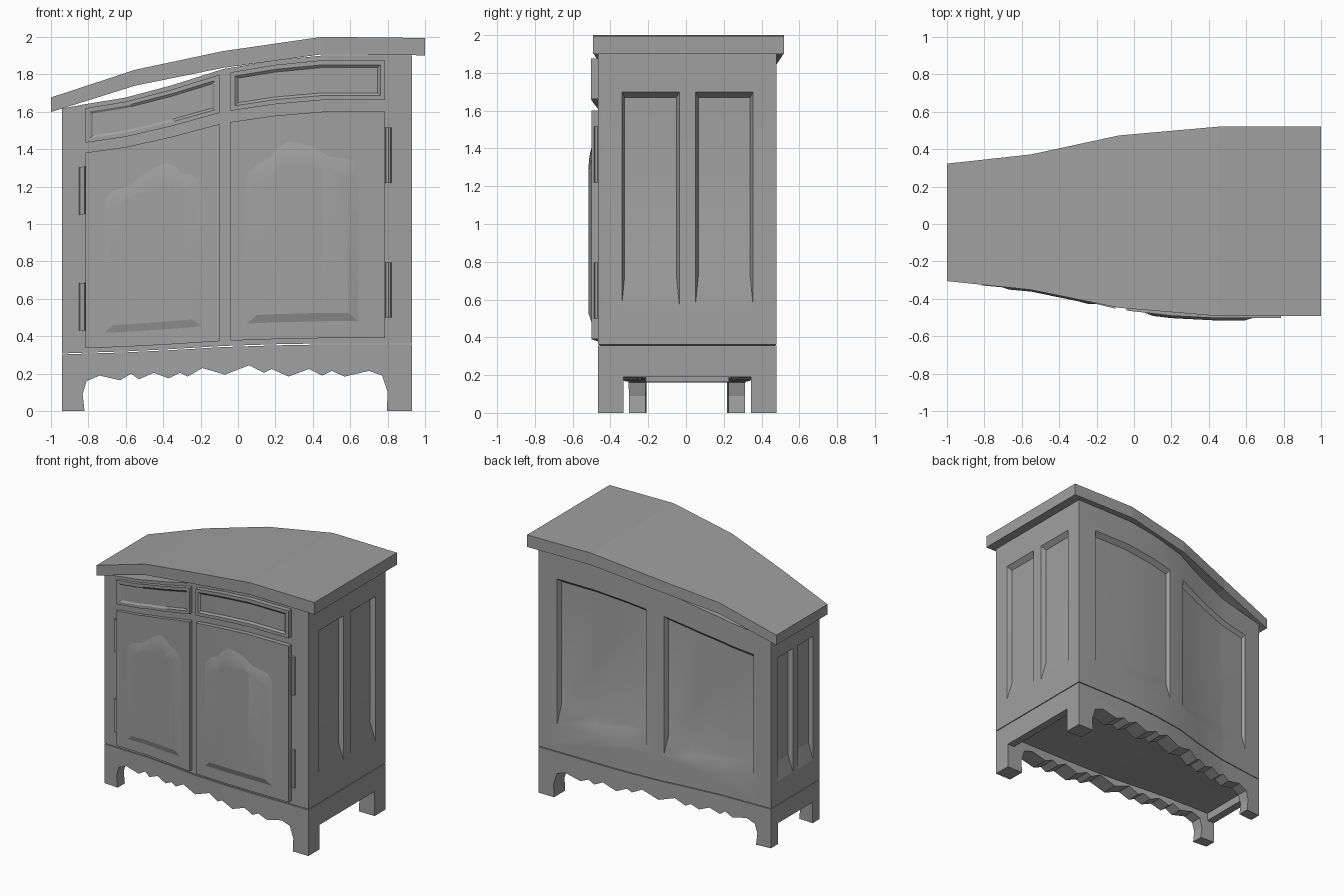
import bpy, bmesh, math
from mathutils import Vector

if "Cube" in bpy.data.objects:
    bpy.data.objects.remove(bpy.data.objects["Cube"])

# One plain grey for the whole cabinet
grey = bpy.data.materials.new("plain_grey")
grey.use_nodes = True
colour = (0.35, 0.35, 0.35, 1)
grey.diffuse_color = colour
grey.node_tree.nodes["Principled BSDF"].inputs["Base Color"].default_value = colour

# Warp curves along x: height scale and depth scale shrink toward -x
HEIGHT = [(-1, .845), (-.83, .862), (-.6, .882), (-.35, .917), (-.08, .962),
          (.2, .987), (.45, 1), (1, 1)]
DEPTH = [(-1, .62), (-.83, .65), (-.55, .7), (-.3, .8), (-.08, .91),
         (.2, .975), (.45, 1), (1, 1)]
TOP_HEIGHT = [(-1, .838), (-.55, .912), (-.08, .962), (.45, 1), (1, .997)]
TOP_DEPTH = [(-1, .62), (-.55, .715), (-.08, .91), (.45, 1), (1, 1)]


def sample(curve, x):
    for (a, va), (b, vb) in zip(curve, curve[1:]):
        if x <= b:
            return va + (vb - va) * (x - a) / (b - a)
    return curve[-1][1]


def loft(loop_a, loop_b):
    """Closed solid between two loops with equal point counts."""
    bm = bmesh.new()
    a = [bm.verts.new(p) for p in loop_a]
    b = [bm.verts.new(p) for p in loop_b]
    bm.faces.new(a)
    bm.faces.new(b)
    for i in range(len(a)):
        j = (i + 1) % len(a)
        bm.faces.new((a[i], a[j], b[j], b[i]))
    bmesh.ops.recalc_face_normals(bm, faces=bm.faces)
    return bm


def rect(u0, u1, z0, z1):
    return [(u0, z0), (u1, z0), (u1, z1), (u0, z1)]


def at_y(profile, y):
    return [(u, y, z) for u, z in profile]


def at_x(profile, x):
    return [(x, u, z) for u, z in profile]


def box(x0, x1, y0, y1, z0, z1):
    r = rect(x0, x1, z0, z1)
    return loft(at_y(r, y0), at_y(r, y1))


def finish(name, bm, height=HEIGHT, depth=DEPTH, smooth=True, triangulate=False):
    """Slice the straight part along x, warp it and make the object."""
    if triangulate:
        bmesh.ops.triangulate(bm, faces=bm.faces)
    for x in sorted({k[0] for k in height + depth}):
        bmesh.ops.bisect_plane(bm, geom=bm.verts[:] + bm.edges[:] + bm.faces[:],
                               plane_co=(x, 0, 0), plane_no=(1, 0, 0))
    for v in bm.verts:
        v.co.y *= sample(depth, v.co.x)
        v.co.z *= sample(height, v.co.x)
    mesh = bpy.data.meshes.new(name)
    bm.to_mesh(mesh)
    bm.free()
    mesh.materials.append(grey)
    if smooth:
        mesh.shade_smooth()
        mesh.set_sharp_from_angle(angle=math.radians(15))
    obj = bpy.data.objects.new(name, mesh)
    bpy.context.collection.objects.link(obj)
    return obj


def raw_object(name, bm):
    mesh = bpy.data.meshes.new(name)
    bm.to_mesh(mesh)
    bm.free()
    obj = bpy.data.objects.new(name, mesh)
    bpy.context.collection.objects.link(obj)
    return obj


# Carcass with sunken panels on both sides and the back
FRONT, BACK, LOW, HIGH = -.465, .48, -.94, .93
carcass = raw_object("carcass_blank", box(LOW, HIGH, FRONT, BACK, .362, 1.9))
cutters = []


def add_cutter(u0, u1, place, face, direction):
    outer = rect(u0, u1, .57, 1.70)
    inner = rect(u0 + .015, u1 - .015, .72, 1.67)
    bm = loft(place(outer, face + .001 * direction), place(inner, face - .035 * direction))
    cutter = raw_object("panel_cutter", bm)
    cutter.hide_render = True
    cutters.append(cutter)
    mod = carcass.modifiers.new("panel", 'BOOLEAN')
    mod.operation = 'DIFFERENCE'
    mod.solver = 'EXACT'
    mod.object = cutter


for u0, u1 in ((-.34, -.035), (.05, .355)):
    add_cutter(u0, u1, at_x, HIGH, 1)
    add_cutter(u0, u1, at_x, LOW, -1)
for u0, u1 in ((.03, .77), (-.8, -.11)):
    add_cutter(u0, u1, at_y, BACK, 1)

bpy.context.view_layer.update()
bm = bmesh.new()
bm.from_object(carcass, bpy.context.evaluated_depsgraph_get())
for helper in cutters + [carcass]:
    bpy.data.objects.remove(helper)
finish("cabinet_body", bm, triangulate=True)

# Overhanging top slab
finish("top_slab", box(-1, 1, -.492, .52, 1.907, 2), TOP_HEIGHT, TOP_DEPTH, smooth=False)

# Base: scalloped aprons with feet, side rails and floor
SCALLOP = [(-.82, 0), (-.83, .09), (-.81, .16), (-.74, .19), (-.63, .165), (-.57, .2),
           (-.53, .17), (-.45, .205), (-.37, .175), (-.31, .205), (-.27, .185),
           (-.19, .23), (-.07, .195), (.06, .245), (.14, .205), (.18, .225),
           (.27, .185), (.38, .225), (.45, .19), (.5, .215), (.57, .185),
           (.7, .215), (.77, .19), (.8, .1), (.795, 0)]
apron = [(x, z / sample(HEIGHT, x)) for x, z in SCALLOP]
apron += [(HIGH, 0), (HIGH, .356), (LOW, .356), (LOW, 0)]
for name, y0, y1 in (("front_apron", FRONT, -.33), ("back_apron", .345, BACK)):
    finish(name, loft(at_y(apron, y0), at_y(apron, y1)), triangulate=True)
finish("right_rail", box(LOW, LOW + .06, -.33, .345, .19, .356))
finish("left_rail", box(HIGH - .06, HIGH, -.33, .345, .19, .356))
finish("base_floor", box(LOW + .06, HIGH - .06, -.33, .345, .26, .356))

# Doors, raised arched panels, drawers and hinges for each half
ARCH = [(1, 1.30), (.85, 1.35), (.45, 1.37), (.2, 1.42), (-.05, 1.45), (-.25, 1.465),
        (-.45, 1.43), (-.6, 1.38), (-.8, 1.36), (-1, 1.30)]
panel = [(-1, .475), (1, .475)] + ARCH
DOOR_FACE = -.5

for side, x0, x1, mid, half, flip, hinge in (
        ("left", -.04, .785, .345, .305, 1, .803),
        ("right", -.815, -.1, -.455, .265, -1, -.832)):
    finish(side + "_door", box(x0, x1, DOOR_FACE, FRONT + .005, .39, 1.6))

    outer = [(mid + flip * half * u, z) for u, z in panel]
    inner = [(mid + flip * half * u * .8, .525 + (z - .475) * .87) for u, z in panel]
    bm = loft(at_y(outer, DOOR_FACE + .002), at_y(inner, DOOR_FACE - .016))
    finish(side + "_door_panel", bm, triangulate=True)

    bm = box(x0, x1, DOOR_FACE - .003, FRONT + .005, 1.662, 1.875)
    bm.normal_update()
    face = min(bm.faces, key=lambda f: f.normal.y)
    bmesh.ops.inset_region(bm, faces=[face], thickness=.035)
    bmesh.ops.inset_region(bm, faces=[face], thickness=.02, depth=-.012)
    finish(side + "_drawer", bm)

    for z0 in (.5, 1.22):
        ring = [Vector((hinge + .018 * math.cos(a), FRONT - .003 + .018 * math.sin(a), z0))
                for a in (math.tau * i / 8 for i in range(8))]
        bm = loft(ring, [p + Vector((0, 0, .295)) for p in ring])
        finish(side + "_hinge", bm, triangulate=True)
